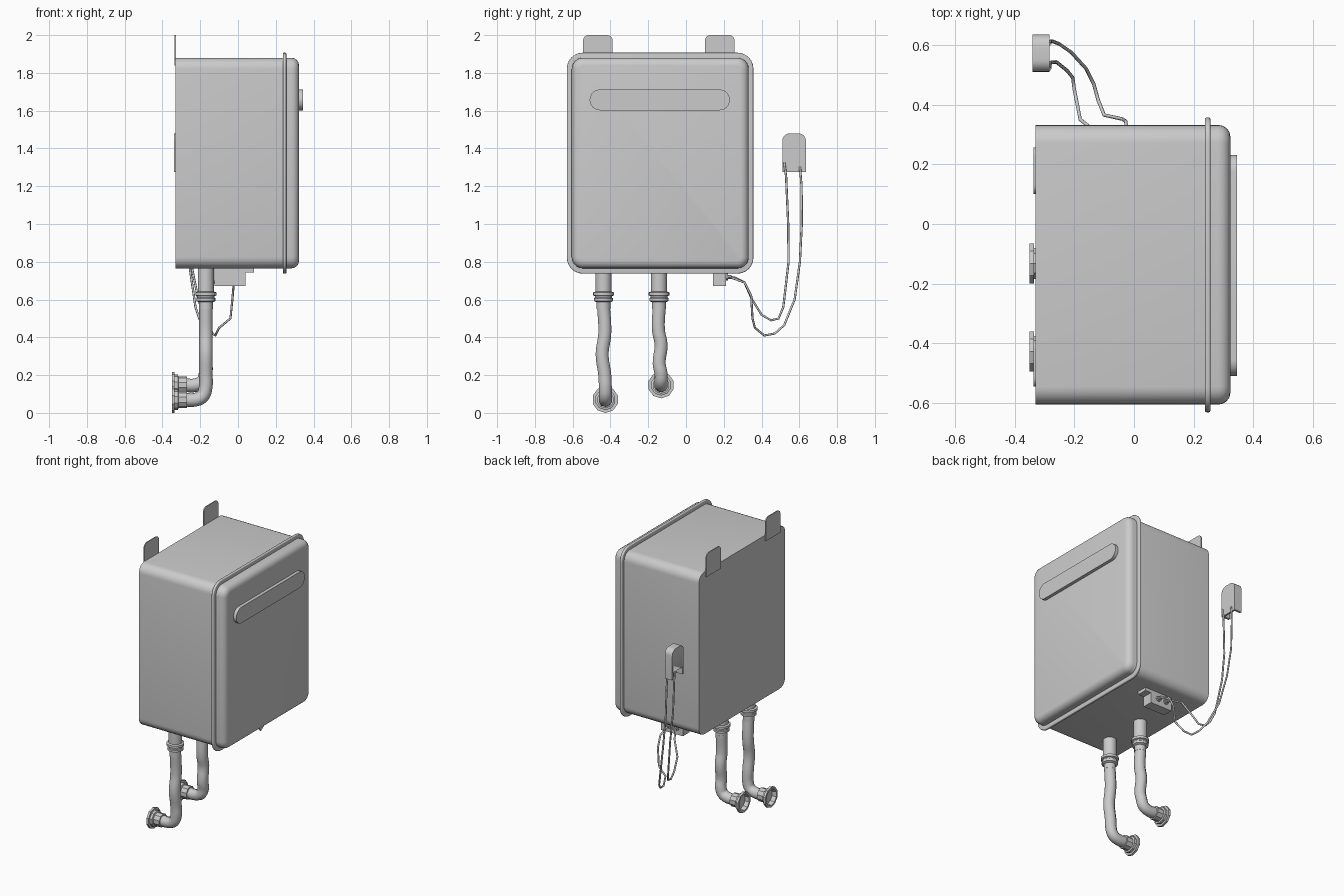
import bpy, bmesh
from math import pi, sin, cos, radians

cube = bpy.data.objects.get("Cube")
if cube:
    bpy.data.objects.remove(cube, do_unlink=True)

GREY = (0.6, 0.6, 0.6, 1.0)
grey = bpy.data.materials.new("plain grey")
grey.use_nodes = True
grey.diffuse_color = GREY
grey.node_tree.nodes["Principled BSDF"].inputs["Base Color"].default_value = GREY


def add(name, bm, angle=35):
    """Turn a bmesh into a finished grey object."""
    bmesh.ops.remove_doubles(bm, verts=bm.verts, dist=1e-5)
    bmesh.ops.recalc_face_normals(bm, faces=bm.faces)
    mesh = bpy.data.meshes.new(name)
    bm.to_mesh(mesh)
    bm.free()
    obj = bpy.data.objects.new(name, mesh)
    bpy.context.collection.objects.link(obj)
    mesh.materials.append(grey)
    bpy.ops.object.select_all(action="DESELECT")
    obj.select_set(True)
    bpy.context.view_layer.objects.active = obj
    bpy.ops.object.shade_smooth_by_angle(angle=radians(angle))
    return obj


def plate(name, x, y, z, r=0.0, seg=6, top_only=False, front=0.0, back=0.0):
    """Rounded rectangle in y-z, extruded along x, with optional rounded rims."""
    bm = bmesh.new()
    points = []
    for k, (cy, cz) in enumerate(((1, 1), (0, 1), (0, 0), (1, 0))):
        rad = 0.0 if top_only and cz == 0 else r
        oy = y[cy] - rad if cy else y[cy] + rad
        oz = z[cz] - rad if cz else z[cz] + rad
        steps = range(seg + 1) if rad else range(1)
        for i in steps:
            a = (k + i / seg) * pi / 2
            points.append((x[0], oy + rad * cos(a), oz + rad * sin(a)))
    base = bm.faces.new([bm.verts.new(p) for p in points])
    out = bmesh.ops.extrude_face_region(bm, geom=[base], use_keep_orig=True)
    moved = [v for v in out["geom"] if isinstance(v, bmesh.types.BMVert)]
    bmesh.ops.translate(bm, verts=moved, vec=(x[1] - x[0], 0, 0))
    for side, width in ((1, front), (0, back)):
        if width:
            rim = [e for e in bm.edges
                   if all(abs(v.co.x - x[side]) < 1e-5 for v in e.verts)]
            bmesh.ops.bevel(bm, geom=rim, offset=width, segments=4,
                            profile=0.5, affect="EDGES")
    return add(name, bm)


def lathe(name, profile, centre, axis, sides):
    """Spin (distance, radius) pairs around the x, y or z axis."""
    bm = bmesh.new()
    rings = []
    for h, r in profile:
        ring = []
        for i in range(sides):
            a = 2 * pi * i / sides
            u, v = r * sin(a), -r * cos(a)
            off = {"x": (h, u, v), "y": (u, h, v), "z": (u, v, h)}[axis]
            ring.append(bm.verts.new([c + o for c, o in zip(centre, off)]))
        rings.append(ring)
    for a, b in zip(rings, rings[1:]):
        for i in range(sides):
            j = (i + 1) % sides
            bm.faces.new((a[i], a[j], b[j], b[i]))
    return add(name, bm)


def tube(name, points, radius, kind="POLY", bevel=2):
    """Round tube along a path."""
    curve = bpy.data.curves.new(name, "CURVE")
    curve.dimensions = "3D"
    curve.bevel_depth = radius
    curve.bevel_resolution = bevel
    curve.resolution_u = 5
    curve.use_fill_caps = True
    spline = curve.splines.new(kind)
    if kind == "BEZIER":
        spline.bezier_points.add(len(points) - 1)
        for bp, p in zip(spline.bezier_points, points):
            bp.co = p
            bp.handle_left_type = bp.handle_right_type = "AUTO"
    else:
        spline.points.add(len(points) - 1)
        for sp, p in zip(spline.points, points):
            sp.co = (*p, 1)
    curve.materials.append(grey)
    obj = bpy.data.objects.new(name, curve)
    bpy.context.collection.objects.link(obj)
    return obj


# Cabinet, seam flange and front grip
plate("cabinet", (-0.33, 0.323), (-0.605, 0.332), (0.765, 1.88), 0.06, front=0.04)
plate("seam_flange", (0.238, 0.256), (-0.631, 0.357), (0.737, 1.907), 0.085,
      front=0.006, back=0.006)
plate("front_grip", (0.32, 0.345), (-0.51, 0.232), (1.602, 1.712), 0.0549, seg=8)

# Wall tabs
for label, y0 in (("right", -0.545), ("left", 0.1)):
    plate(f"{label}_wall_tab", (-0.336, -0.329), (y0, y0 + 0.157), (1.84, 2.0),
          0.03, top_only=True)

# Hoses: pipe stub with collars, wavy hose, wall coupling
STUB = [(0.78, 0), (0.78, 0.043), (0.642, 0.043), (0.638, 0.056), (0.622, 0.056),
        (0.618, 0.046), (0.61, 0.046), (0.606, 0.051), (0.592, 0.051),
        (0.586, 0.037), (0.55, 0.037), (0.55, 0)]
COUPLING = [(-0.27, 0), (-0.27, 0.045), (-0.315, 0.045), (-0.318, 0.055),
            (-0.335, 0.055), (-0.335, 0.07), (-0.35, 0.07), (-0.35, 0.056),
            (-0.322, 0.05), (-0.322, 0)]
for label, stub_y, end_y, end_z, wave in (
        ("first", -0.437, -0.427, 0.07,
         ((-0.437, 0.57), (-0.43, 0.42), (-0.444, 0.31), (-0.43, 0.2))),
        ("second", -0.143, -0.132, 0.147,
         ((-0.141, 0.57), (-0.146, 0.44), (-0.132, 0.36), (-0.142, 0.26)))):
    lathe(f"{label}_pipe_stub", STUB, (-0.17, stub_y, 0), "z", 16)
    path = [(-0.17, y, z) for y, z in wave]
    path += [(-0.172, end_y, end_z + 0.06), (-0.188, end_y, end_z + 0.018),
             (-0.225, end_y, end_z), (-0.29, end_y, end_z)]
    tube(f"{label}_hose", path, 0.036, "BEZIER", 3)
    lathe(f"{label}_wall_coupling", COUPLING, (0, end_y, end_z), "x", 10)

# Junction box under the cabinet
plate("junction_box", (-0.125, 0.04), (0.142, 0.212), (0.673, 0.77))
plate("junction_lip", (0.03, 0.085), (0.142, 0.212), (0.743, 0.77))
PLUG = [(0.205, 0), (0.205, 0.018), (0.222, 0.018), (0.222, 0.011),
        (0.24, 0.011), (0.24, 0)]
for label, x in (("first", -0.08), ("second", -0.02)):
    lathe(f"{label}_cable_plug", PLUG, (x, 0, 0.72), "y", 10)

# Remote control with an open pocket at the bottom
remote = plate("remote_control", (-0.34, -0.284), (0.51, 0.635), (1.275, 1.48),
               0.04, top_only=True)
pocket = plate("pocket_cutter", (-0.36, -0.296), (0.525, 0.62), (1.25, 1.325))
pocket.hide_render = True
pocket.hide_viewport = True
cut = remote.modifiers.new("pocket", "BOOLEAN")
cut.operation = "DIFFERENCE"
cut.solver = "EXACT"
cut.object = pocket

# Cables from the junction box to the remote
tube("first_cable", [
    (-0.283, 0.52, 1.325), (-0.283, 0.53, 1.25), (-0.28, 0.541, 1.0),
    (-0.26, 0.543, 0.8), (-0.225, 0.515, 0.56), (-0.205, 0.49, 0.5),
    (-0.2, 0.45, 0.49), (-0.19, 0.4, 0.52), (-0.18, 0.35, 0.6),
    (-0.13, 0.31, 0.69), (-0.1, 0.26, 0.715), (-0.08, 0.23, 0.72)], 0.006)
tube("second_cable", [
    (-0.283, 0.603, 1.305), (-0.281, 0.612, 1.2), (-0.275, 0.613, 1.0),
    (-0.25, 0.603, 0.8), (-0.21, 0.575, 0.6), (-0.16, 0.52, 0.465),
    (-0.135, 0.47, 0.42), (-0.12, 0.415, 0.41), (-0.1, 0.365, 0.45),
    (-0.04, 0.352, 0.5), (-0.028, 0.345, 0.62), (-0.022, 0.31, 0.69),
    (-0.02, 0.23, 0.72)], 0.006)
